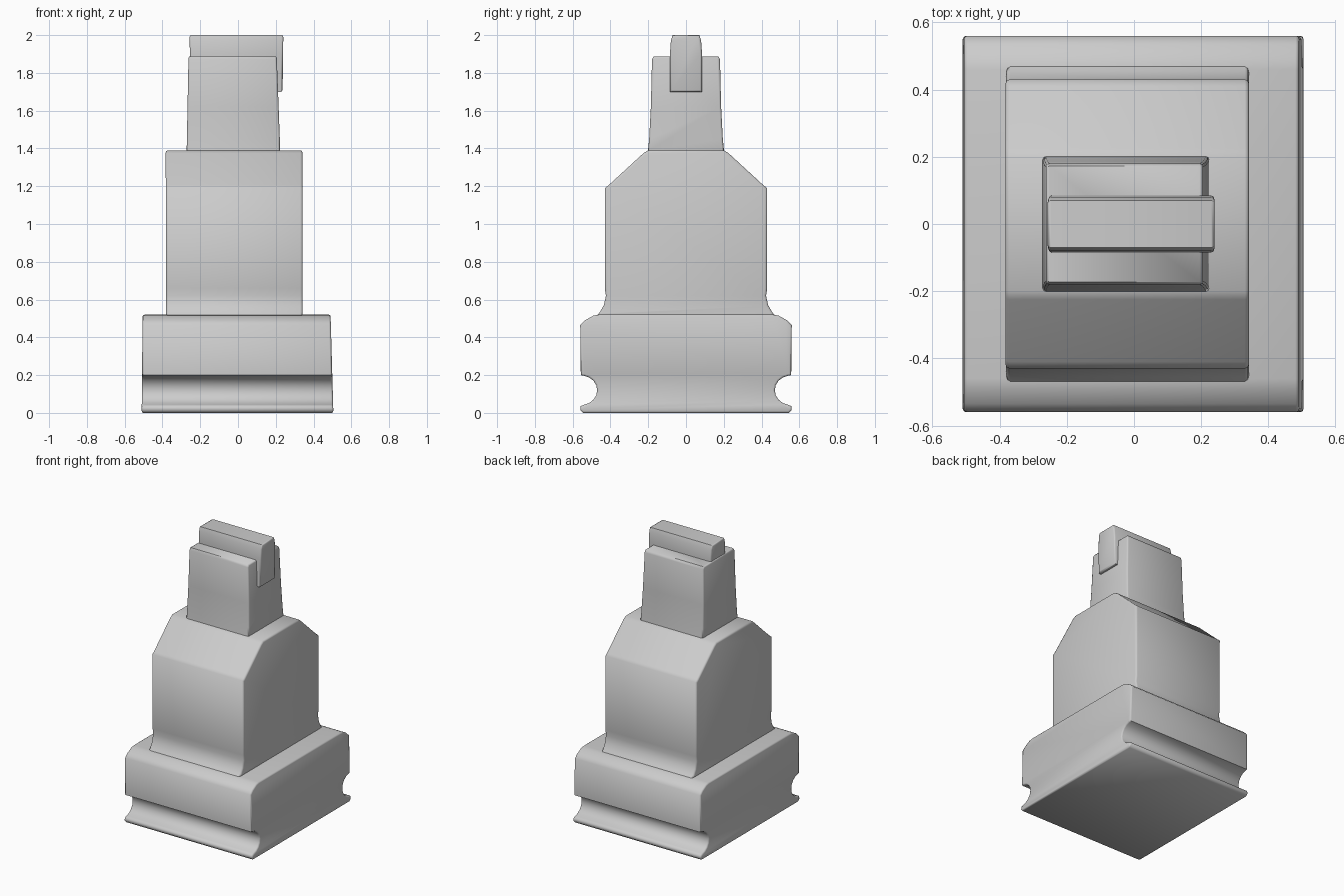
import bpy
import bmesh
import math

default = bpy.data.objects.get("Cube")
if default:
    bpy.data.objects.remove(default, do_unlink=True)

grey = bpy.data.materials.new("plain grey")
grey.use_nodes = True
colour = (0.6, 0.6, 0.6, 1)
grey.diffuse_color = colour
grey.node_tree.nodes["Principled BSDF"].inputs["Base Color"].default_value = colour


def profile_block(name, half, x_low, x_high, soften):
    """Mirror a (y, z) half profile, extrude it along x with a taper, soften the ends."""
    outline = half + [(-y, z) for y, z in reversed(half)]
    z_low = min(z for y, z in half)
    z_high = max(z for y, z in half)

    def end(side):
        ring = []
        for y, z in outline:
            t = (z - z_low) / (z_high - z_low)
            x = x_low[side] + (x_high[side] - x_low[side]) * t
            ring.append(bm.verts.new((x, y, z)))
        return ring

    bm = bmesh.new()
    left, right = end(0), end(1)
    caps = [bm.faces.new(left), bm.faces.new(right)]
    for i in range(len(outline)):
        j = (i + 1) % len(outline)
        bm.faces.new((left[i], left[j], right[j], right[i]))
    bmesh.ops.recalc_face_normals(bm, faces=bm.faces)
    rim = [e for cap in caps for e in cap.edges]
    bmesh.ops.bevel(bm, geom=rim, offset=soften, segments=2, profile=0.5,
                    affect='EDGES', clamp_overlap=True)
    mesh = bpy.data.meshes.new(name)
    bm.to_mesh(mesh)
    bm.free()
    mesh.materials.append(grey)
    obj = bpy.data.objects.new(name, mesh)
    bpy.context.collection.objects.link(obj)
    bpy.ops.object.select_all(action='DESELECT')
    obj.select_set(True)
    bpy.context.view_layer.objects.active = obj
    bpy.ops.object.shade_smooth_by_angle(angle=math.radians(60))
    return obj


# Base with a rounded groove along front and back, and sloped shoulders
groove = []
for i in range(9):
    a = math.radians(-80 + 160 * i / 8)
    groove.append((0.555 - 0.085 * math.cos(a), 0.12 + 0.078 * math.sin(a)))
base = [(0.545, 0), (0.56, 0.015), (0.558, 0.035)] + groove + [
    (0.557, 0.2), (0.56, 0.465), (0.535, 0.49), (0.49, 0.515), (0.46, 0.52)]
profile_block("base", base, (-0.51, 0.505), (-0.505, 0.49), 0.01)

# Body with a flared foot and sloped shoulders
body = [(0.475, 0.51), (0.455, 0.535), (0.435, 0.57), (0.424, 0.62), (0.43, 0.66),
        (0.43, 1.19), (0.41, 1.205), (0.225, 1.375), (0.2, 1.39)]
profile_block("body", body, (-0.38, 0.342), (-0.383, 0.342), 0.012)

# Tapered neck
neck = [(0.202, 1.38), (0.195, 1.45), (0.186, 1.62), (0.18, 1.87), (0.172, 1.888)]
profile_block("neck", neck, (-0.272, 0.224), (-0.262, 0.205), 0.01)

# Narrow tab running over the neck and out past one end
tab = [(0.085, 1.7), (0.085, 1.9), (0.08, 1.97), (0.07, 2.0)]
profile_block("top_tab", tab, (-0.25, 0.236), (-0.257, 0.24), 0.01)
